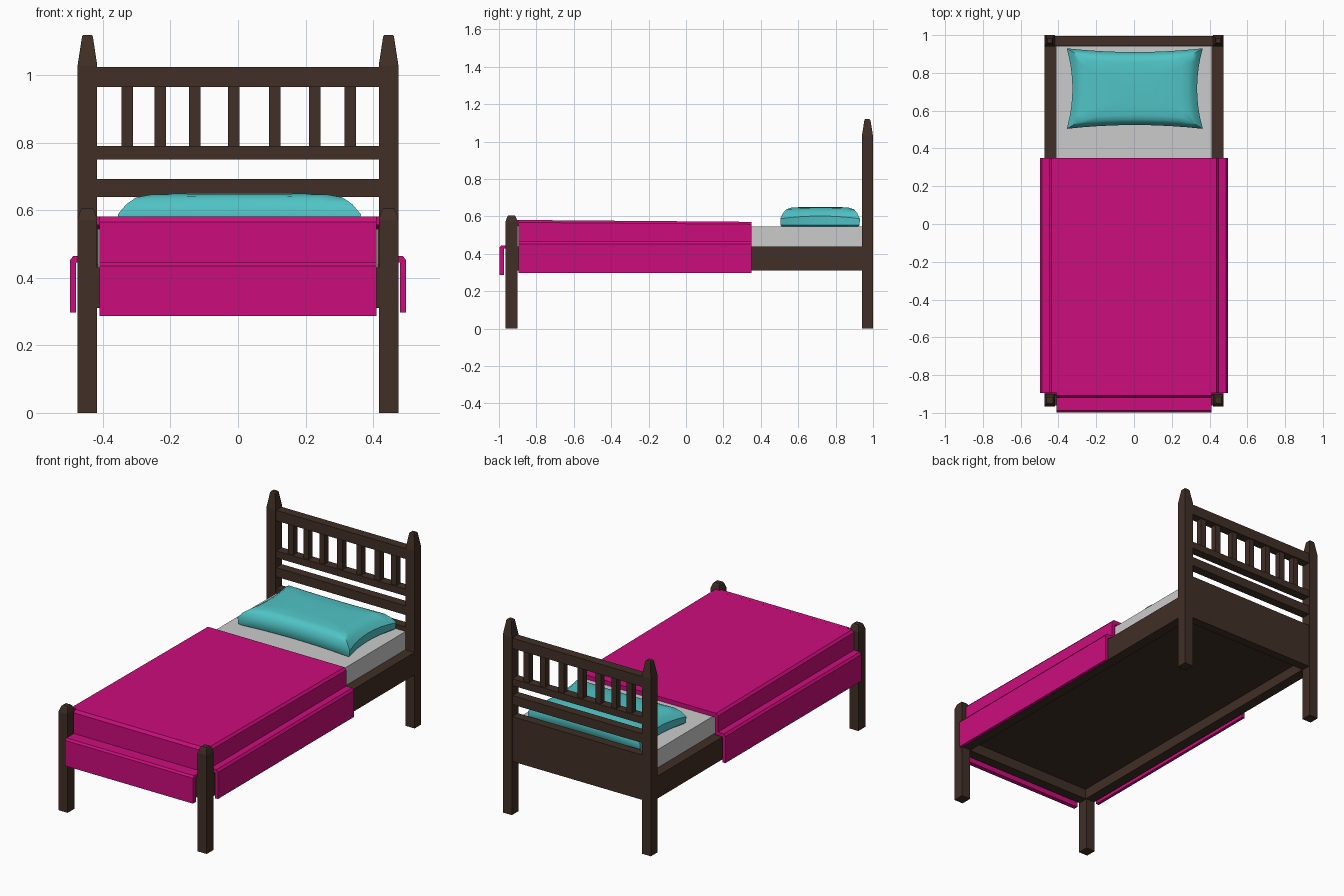
import bpy, bmesh, math

if "Cube" in bpy.data.objects:
    bpy.data.objects.remove(bpy.data.objects["Cube"])

def material(name, rgb):
    m = bpy.data.materials.new(name)
    m.diffuse_color = (*rgb, 1)
    m.use_nodes = True
    m.node_tree.nodes["Principled BSDF"].inputs["Base Color"].default_value = m.diffuse_color
    return m

WOOD = material("dark_wood", (0.052, 0.028, 0.019))
PINK = material("pink_cloth", (0.60, 0.004, 0.20))
TEAL = material("teal_cloth", (0.08, 0.55, 0.56))

def loft(name, rings, mat=None):
    """Closed solid through matching rings of points."""
    bm = bmesh.new()
    loops = [[bm.verts.new(p) for p in r] for r in rings]
    n = len(loops[0])
    for a, b in zip(loops, loops[1:]):
        for i in range(n):
            j = (i + 1) % n
            bm.faces.new((a[i], a[j], b[j], b[i]))
    bm.faces.new(loops[0][::-1])
    bm.faces.new(loops[-1])
    bmesh.ops.recalc_face_normals(bm, faces=bm.faces)
    me = bpy.data.meshes.new(name)
    bm.to_mesh(me)
    bm.free()
    ob = bpy.data.objects.new(name, me)
    bpy.context.collection.objects.link(ob)
    if mat:
        me.materials.append(mat)
    return ob

def rect(cx, cy, hx, hy, z):
    return [(cx - hx, cy - hy, z), (cx + hx, cy - hy, z),
            (cx + hx, cy + hy, z), (cx - hx, cy + hy, z)]

def box(name, x0, x1, y0, y1, z0, z1, mat=WOOD):
    c = ((x0 + x1) / 2, (y0 + y1) / 2, (x1 - x0) / 2, (y1 - y0) / 2)
    return loft(name, [rect(*c, z0), rect(*c, z1)], mat)

# Posts with tapered tips
for side, s in (("left", -1), ("right", 1)):
    x = s * 0.446
    loft(f"head_post_{side}", [rect(x, 0.97, 0.029, 0.03, 0), rect(x, 0.97, 0.029, 0.03, 1.03),
                               rect(x, 0.97, 0.016, 0.016, 1.115), rect(x, 0.97, 0.012, 0.012, 1.12)], WOOD)
    loft(f"foot_post_{side}", [rect(x, -0.933, 0.029, 0.032, 0), rect(x, -0.933, 0.029, 0.032, 0.572),
                               rect(x, -0.933, 0.021, 0.022, 0.6), rect(x, -0.933, 0.016, 0.016, 0.606)], WOOD)
    box(f"side_rail_{side}", min(s * 0.413, s * 0.473), max(s * 0.413, s * 0.473), -0.91, 0.95, 0.31, 0.44)

# Headboard rails and panel
for name, z0, z1 in (("top", 0.965, 1.025), ("middle", 0.75, 0.79), ("lower", 0.64, 0.693)):
    box(f"headboard_{name}_rail", -0.425, 0.425, 0.944, 0.996, z0, z1)
box("headboard_panel", -0.425, 0.425, 0.944, 0.996, 0.31, 0.57)

# Headboard slats
for i, x in enumerate((-0.328, -0.23, -0.128, -0.013, 0.109, 0.227, 0.332)):
    box(f"headboard_slat_{i + 1}", x - 0.017, x + 0.017, 0.952, 0.988, 0.78, 0.975)

# Foot rail, base board and mattress
box("foot_rail", -0.425, 0.425, -0.962, -0.905, 0.31, 0.43)
box("base_board", -0.42, 0.42, -0.91, 0.95, 0.37, 0.40)
box("mattress", -0.414, 0.414, -0.90, 0.943, 0.40, 0.545, None)

# Blanket: stepped profile draped over both side rails
outer = [(0.438, 0.575), (0.45, 0.562), (0.45, 0.465), (0.488, 0.465), (0.498, 0.452), (0.498, 0.298)]
inner = [(0.48, 0.298), (0.48, 0.445), (0.43, 0.445), (0.43, 0.55)]
half = outer + inner
profile = half + [(-x, z) for x, z in reversed(half)]
loft("blanket", [[(x, y, z + (dz if z > 0.5 else 0)) for x, z in profile]
                 for y, dz in ((-0.895, 0.006), (0.35, -0.004))], PINK)

# Blanket end hanging over the foot rail, between the posts
drape = [(-0.88, 0.581), (-0.908, 0.581), (-0.92, 0.565), (-0.92, 0.445), (-0.988, 0.445), (-0.998, 0.435),
         (-0.998, 0.287), (-0.972, 0.287), (-0.972, 0.428), (-0.902, 0.428), (-0.902, 0.55), (-0.88, 0.55)]
loft("blanket_foot_drape", [[(x, y, z) for y, z in drape] for x in (-0.41, 0.41)], PINK)

# Pillow: pincushion outline stacked into a puffed shape
N = 8
def pillow_ring(scale, z, lift):
    pts = []
    for side in range(4):
        for i in range(N):
            t = -1 + 2 * i / N
            u, v = [(t, -1), (1, t), (-t, 1), (-1, -t)][side]
            pinch = 1 - t * t
            x = 0.36 * u - (0.03 * u * pinch if side % 2 else 0)
            y = 0.213 * v - (0 if side % 2 else 0.02 * v * pinch)
            pts.append((x * scale + 0.004, y * scale + 0.717, z + lift * pinch))
    return pts

pillow = loft("pillow", [pillow_ring(s, z, l) for s, z, l in (
    (0.96, 0.545, 0), (0.99, 0.553, 0), (1, 0.588, 0.014), (0.93, 0.618, 0.009),
    (0.85, 0.638, 0.005), (0.72, 0.647, 0.001), (0.4, 0.651, 0))], TEAL)
bpy.context.view_layer.objects.active = pillow
pillow.select_set(True)
bpy.ops.object.shade_smooth_by_angle(angle=math.radians(40))
